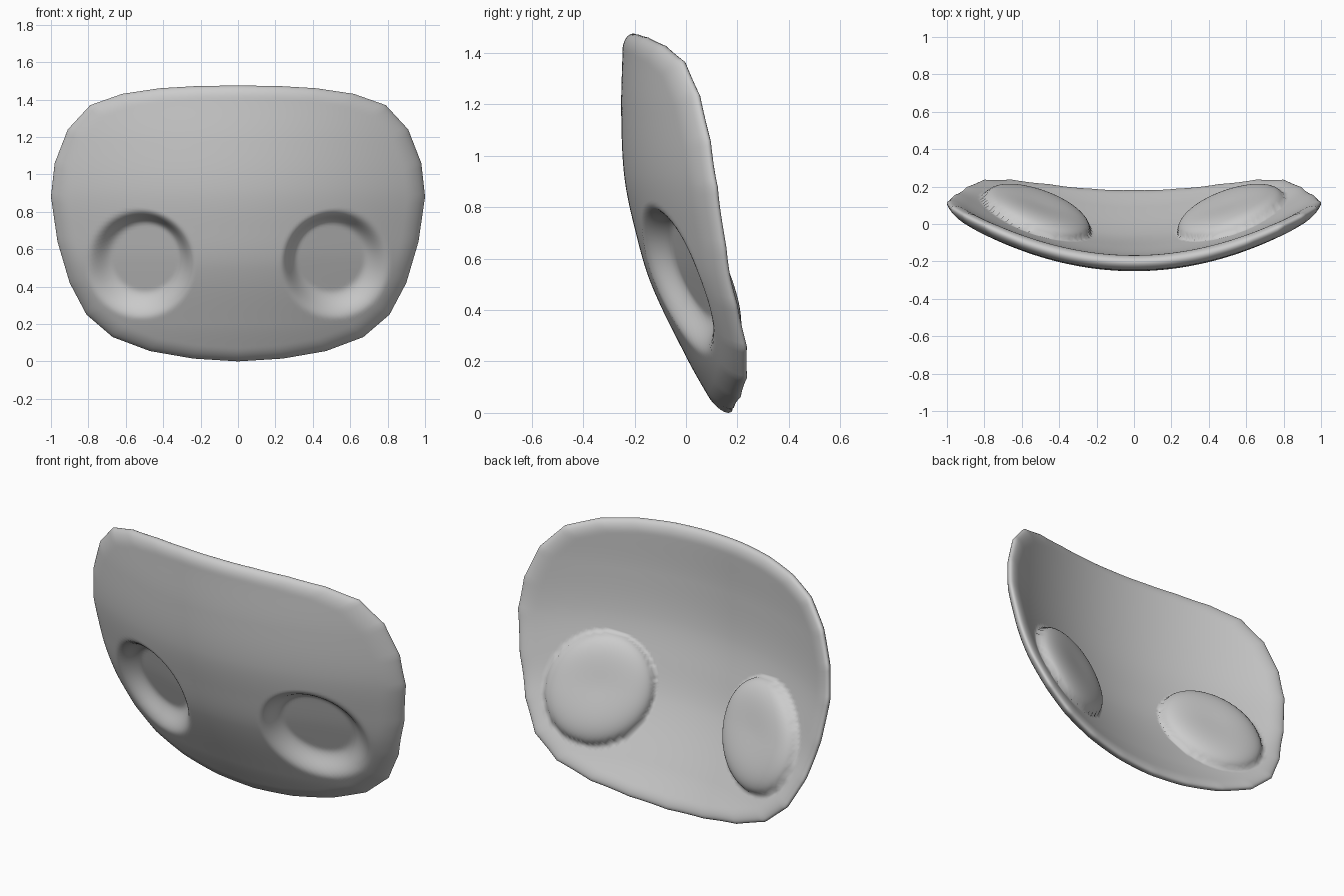
import bpy, bmesh, math
from mathutils import Vector

if "Cube" in bpy.data.objects:
    bpy.data.objects.remove(bpy.data.objects["Cube"])

# Right half of the outline (x, z), top to bottom
HALF = [(0, 1.475), (0.22, 1.472), (0.42, 1.46), (0.62, 1.43), (0.79, 1.37), (0.91, 1.24),
        (0.98, 1.06), (1.0, 0.88), (0.965, 0.64), (0.90, 0.42), (0.81, 0.25),
        (0.67, 0.13), (0.47, 0.055), (0.24, 0.015), (0, 0.0)]
# Centre line of the shell (z, y)
SPINE = [(-0.2, 0.28), (0, 0.165), (0.05, 0.135), (0.2, 0.05), (0.5, -0.095), (0.72, -0.16),
         (0.92, -0.2), (1.17, -0.212), (1.4, -0.207), (1.475, -0.205), (1.7, -0.18)]
EYE_X, EYE_Z = 0.52, 0.52
SUB, RINGS = 8, 64
THICK = 0.04


def spine(z):
    # Smooth cubic interpolation through the spine points
    for i in range(1, len(SPINE) - 2):
        (z0, y0), (z1, y1), (z2, y2), (z3, y3) = SPINE[i - 1:i + 3]
        if z <= z2 or i == len(SPINE) - 3:
            h = z2 - z1
            t = (z - z1) / h
            m1, m2 = (y2 - y0) / (z2 - z0) * h, (y3 - y1) / (z3 - z1) * h
            return ((2*t**3 - 3*t**2 + 1) * y1 + (t**3 - 2*t**2 + t) * m1
                    + (3*t**2 - 2*t**3) * y2 + (t**3 - t**2) * m2)


def point(x, z, t, side):
    # Curved plate with a rounded rim
    edge = min(1, (1 - t) / 0.09)
    half = THICK * math.sqrt(max(0, 1 - (1 - edge) ** 2))
    p = Vector((x, spine(z) + 0.305 * x * x + side * half, z))
    # Eye sockets: bowl in front, dome behind, pushed along the surface normal
    s = 1 if x > 0 else -1
    r = math.hypot(x - s * EYE_X, z - EYE_Z)
    if side < 0:
        k = min(1, max(0, (0.295 - r) / 0.12))
        depth = 0.085 * k * k * (3 - 2 * k) + 0.015 * max(0, 1 - (r / 0.25) ** 2)
    else:
        depth = 0.10 * math.sqrt(max(0, 1 - (r / 0.285) ** 3))
    return p + depth * Vector((-0.27 * s, 0.87, 0.39))


# Full outline, subdivided but kept straight between corner points
corners = HALF + [(-x, z) for x, z in HALF[-2:0:-1]]
outline = []
for (x0, z0), (x1, z1) in zip(corners, corners[1:] + corners[:1]):
    outline += [(x0 + (x1 - x0) * i / SUB, z0 + (z1 - z0) * i / SUB) for i in range(SUB)]

# Rings get denser toward the rim
ts = [i / RINGS * 0.91 for i in range(1, RINGS + 1)]
ts += [0.91 + 0.09 * math.sin(a * math.pi / 16) for a in range(1, 8)]
CZ = 0.74
bm = bmesh.new()
n = len(outline)
rim = [bm.verts.new(point(x, z, 1, 0.0001)) for x, z in outline]
for side in (-1, 1):
    centre = bm.verts.new(point(0, CZ, 0, side))
    prev = None
    rings = [[bm.verts.new(point(x * t, CZ + (z - CZ) * t, t, side)) for x, z in outline]
             for t in ts] + [rim]
    for ring in rings:
        for i in range(n):
            j = (i + 1) % n
            if prev is None:
                bm.faces.new((centre, ring[i], ring[j]))
            else:
                bm.faces.new((prev[i], ring[i], ring[j], prev[j]))
        prev = ring
bmesh.ops.recalc_face_normals(bm, faces=bm.faces)
for f in bm.faces:
    f.smooth = True

mesh = bpy.data.meshes.new("mask_plate")
bm.to_mesh(mesh)
bm.free()
plate = bpy.data.objects.new("mask_plate", mesh)
bpy.context.collection.objects.link(plate)
